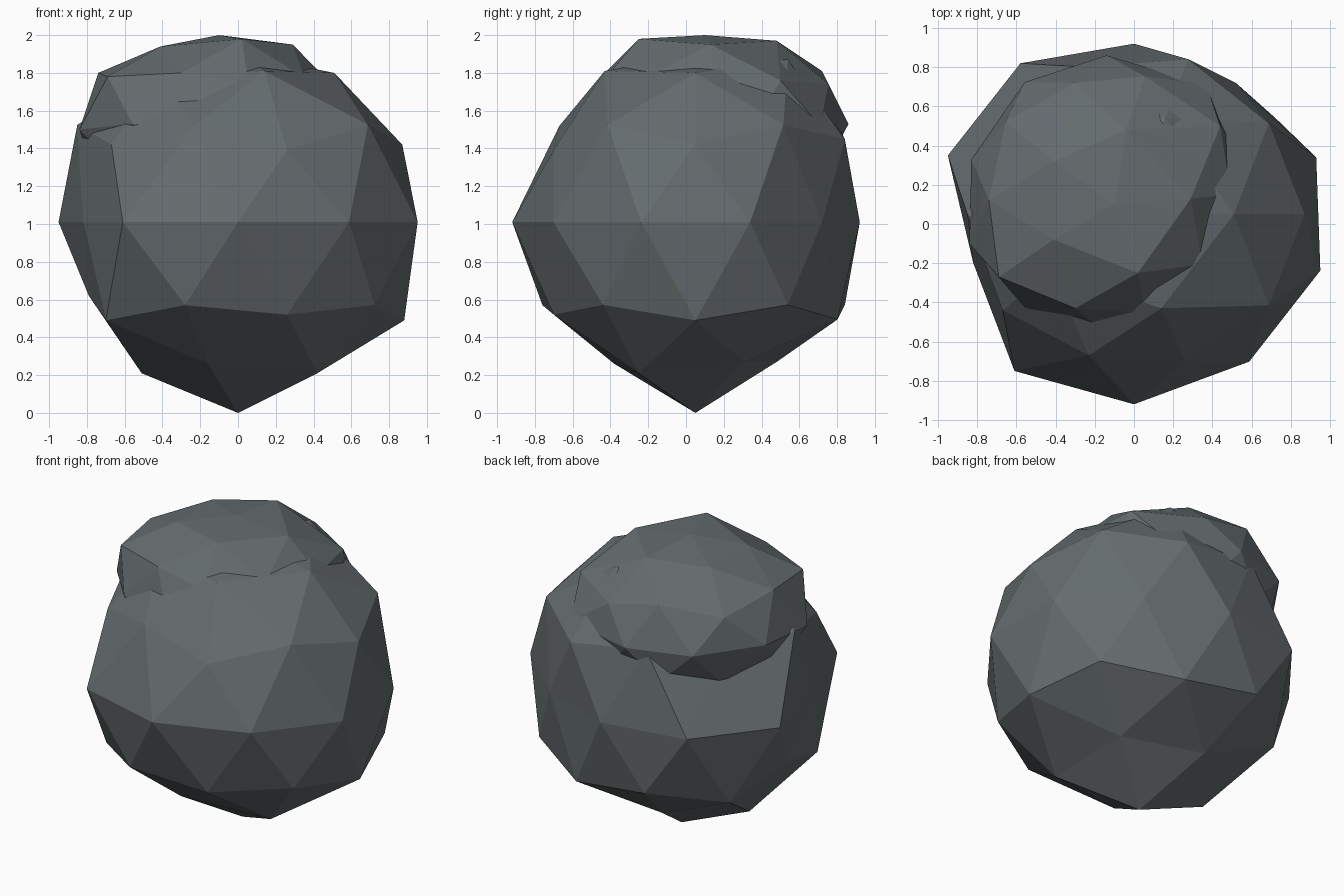
import bpy, bmesh, math

stone = bpy.data.materials.new("slate grey")
stone.diffuse_color = (0.13, 0.15, 0.157, 1)


def boulder(name, centre, scale, dents):
    """Faceted ball; dents maps (angle in degrees, unit height in %) to a moved corner."""
    bm = bmesh.new()
    bmesh.ops.create_icosphere(bm, subdivisions=2, radius=1)
    for v in bm.verts:
        level = round(v.co.z * 100)
        angle = 0 if abs(level) == 100 else round(math.degrees(math.atan2(v.co.y, v.co.x))) % 360
        spot = dents.get((angle, level))
        v.co = spot or [c + s * p for c, s, p in zip(centre, scale, v.co)]
    bmesh.ops.recalc_face_normals(bm, faces=bm.faces[:])
    me = bpy.data.meshes.new(name)
    bm.to_mesh(me)
    bm.free()
    me.materials.append(stone)
    ob = bpy.data.objects.new(name, me)
    bpy.context.collection.objects.link(ob)


# Main boulder, with flattened sides on the left, back left and underneath
boulder("main_boulder", (0, 0.05, 1.01), (1, 0.93, 0.98), {
    (0, -100): (0, 0.05, 0), (0, 100): (0, 0.05, 1.9),
    # lower corners
    (324, -85): (0.42, -0.25, 0.21), (252, -85): (-0.16, -0.38, 0.26),
    (180, -85): (-0.51, 0.05, 0.21), (108, -85): (-0.16, 0.48, 0.27),
    (36, -85): (0.37, 0.31, 0.27),
    (0, -53): (0.88, 0.05, 0.49), (288, -53): (0.26, -0.70, 0.52),
    (216, -53): (-0.70, -0.41, 0.49), (252, -45): (-0.28, -0.76, 0.57),
    (180, -45): (-0.79, 0.05, 0.62),
    # middle corners
    (18, 0): (0.93, 0.34, 1.01), (54, 0): (0.52, 0.72, 1.01),
    (90, 0): (0, 0.92, 1.01), (126, 0): (-0.58, 0.82, 1.01),
    (162, 0): (-0.95, 0.35, 1.01), (198, 0): (-0.82, -0.2, 1.01),
    (234, 0): (-0.61, -0.75, 1.01), (270, 0): (0, -0.92, 1.01),
    # upper corners
    (0, 45): (0.87, 0.05, 1.42), (288, 45): (0.26, -0.70, 1.39),
    (216, 45): (-0.67, -0.44, 1.42), (144, 45): (-0.59, 0.45, 1.46),
    (252, 53): (-0.23, -0.67, 1.52),
    (0, 85): (0.51, 0.05, 1.80), (288, 85): (0.14, -0.43, 1.81),
    (72, 85): (0.16, 0.54, 1.87), (216, 85): (-0.42, -0.24, 1.79),
    (144, 85): (-0.4, 0.3, 1.75),
})

# Flatter rock sunk into the top, overhanging at the back left
boulder("top_rock", (-0.14, 0.15, 1.53), (0.71, 0.71, 0.47), {
    (0, 100): (-0.1, 0.1, 2.0),
    (0, 85): (0.29, 0.13, 1.95), (288, 85): (0.02, -0.25, 1.98),
    (216, 85): (-0.41, -0.08, 1.94), (144, 85): (-0.41, 0.32, 1.94),
    (72, 85): (-0.04, 0.48, 1.97),
    (216, 45): (-0.69, -0.27, 1.78), (252, 53): (-0.3, -0.43, 1.80),
    (180, 53): (-0.74, 0.12, 1.80), (108, 53): (-0.3, 0.72, 1.81),
    (36, 53): (0.44, 0.5, 1.76),
    (54, 0): (0.37, 0.71, 1.52), (162, 0): (-0.83, 0.33, 1.53),
    (198, 0): (-0.84, -0.1, 1.50),
})
